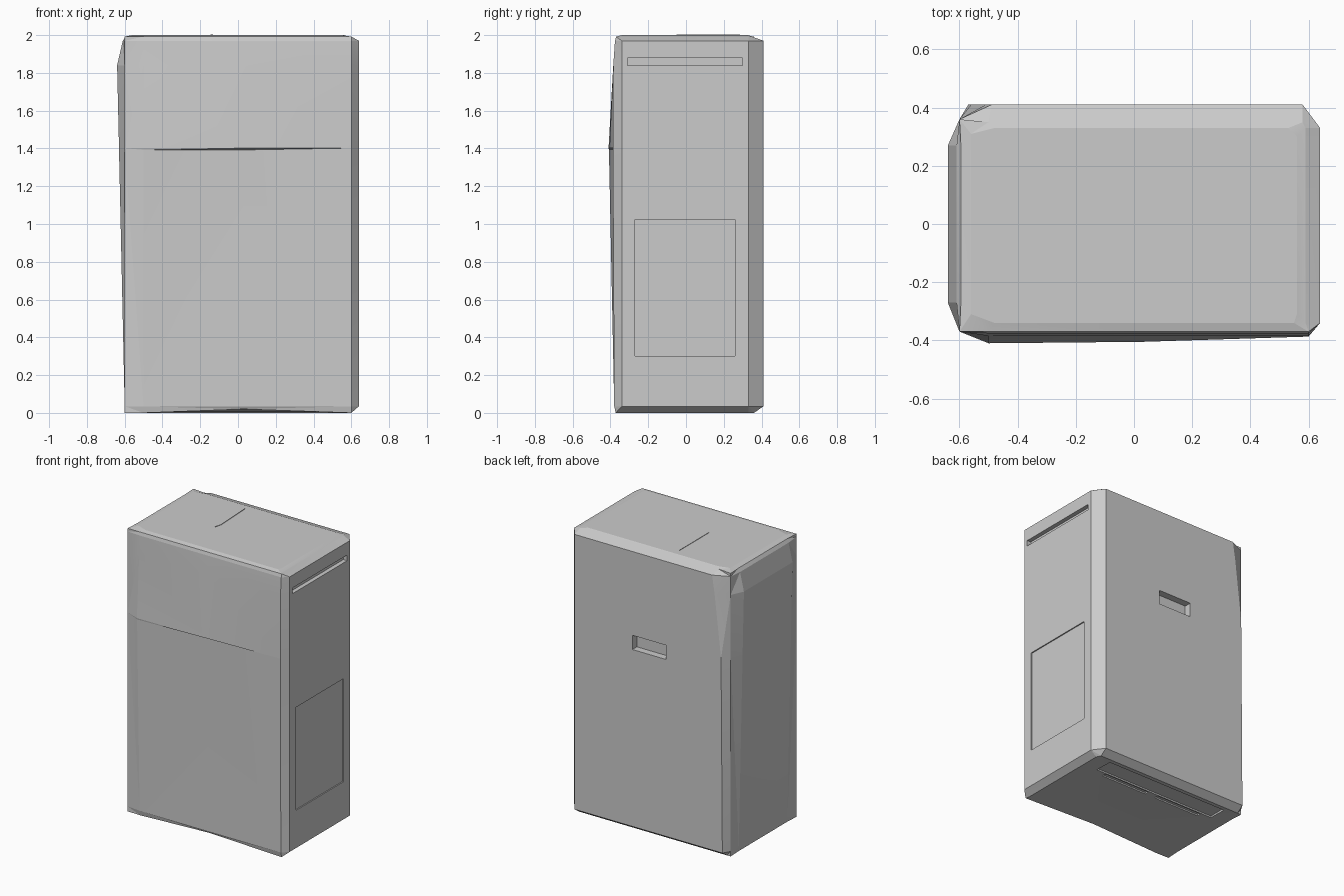
import bpy, bmesh
from mathutils import Vector

cube = bpy.data.objects.get("Cube")
if cube:
    bpy.data.objects.remove(cube, do_unlink=True)

GREY = (0.6, 0.6, 0.6, 1)
mat = bpy.data.materials.new("plain grey")
mat.use_nodes = True
mat.diffuse_color = GREY
mat.node_tree.nodes["Principled BSDF"].inputs["Base Color"].default_value = GREY


def finish(name, bm):
    bmesh.ops.recalc_face_normals(bm, faces=bm.faces)
    mesh = bpy.data.meshes.new(name)
    bm.to_mesh(mesh)
    bm.free()
    mesh.materials.append(mat)
    obj = bpy.data.objects.new(name, mesh)
    bpy.context.collection.objects.link(obj)
    return obj


def loft(name, rings):
    """Skin a stack of matching rings and cap both ends."""
    bm = bmesh.new()
    loops = [[bm.verts.new(p) for p in ring] for ring in rings]
    for low, high in zip(loops, loops[1:]):
        for i in range(len(low)):
            j = (i + 1) % len(low)
            bm.faces.new((low[i], low[j], high[j], high[i]))
    bm.faces.new(loops[0][::-1])
    bm.faces.new(loops[-1])
    bmesh.ops.triangulate(bm, faces=bm.faces)
    return finish(name, bm)


def body_ring(z, front, mid, left, right, back, notch, lift=0):
    """Cross-section with cut corners; mid sets the depth of the front centre."""
    return [Vector(p) for p in (
        (-0.5, front, z), (0.03, mid, z + lift), (0.6, max(front, -0.387), z),
        (right, -0.34, z), (right, 0.33, z),
        (0.58, back, z), (notch, back, z),
        (-0.6, 0.36, z), (left, 0.27, z), (left, -0.27, z), (-0.6, -0.37, z))]


# Cabinet body with bulging right side and a lip across the front
body = loft("cabinet_body", [
    body_ring(0.0, -0.372, -0.372, -0.595, 0.595, 0.36, -0.57, 0.02),
    body_ring(0.035, -0.38, -0.38, -0.6, 0.64, 0.41, -0.57),
    body_ring(1.392, -0.408, -0.385, -0.63, 0.64, 0.41, -0.56),
    body_ring(1.402, -0.41, -0.405, -0.63, 0.64, 0.41, -0.56),
    body_ring(1.84, -0.385, -0.385, -0.64, 0.64, 0.41, -0.51),
    body_ring(1.97, -0.376, -0.376, -0.61, 0.64, 0.41, -0.49),
    body_ring(1.992, -0.37, -0.37, -0.595, 0.59, 0.35, -0.5),
    [Vector((x, y, 2.0)) for x, y in (
        (-0.48, -0.34), (0.03, -0.34), (0.55, -0.34), (0.56, -0.31), (0.56, 0.3),
        (0.53, 0.33), (-0.48, 0.33), (-0.56, 0.31), (-0.56, 0.25), (-0.56, -0.25),
        (-0.56, -0.31))],
])


def cut(name, low, high):
    """Carve a box-shaped recess out of the body."""
    bm = bmesh.new()
    bmesh.ops.create_cube(bm, size=1)
    low, high = Vector(low), Vector(high)
    for v in bm.verts:
        v.co = (low + high) / 2 + v.co * (high - low)
    cutter = finish(name, bm)
    cutter.hide_render = True
    mod = body.modifiers.new(name, "BOOLEAN")
    mod.operation = "DIFFERENCE"
    mod.solver = "EXACT"
    mod.object = cutter
    return cutter


cutters = [
    cut("side_slot_cutter", (0.61, -0.31, 1.84), (0.7, 0.3, 1.88)),
    cut("side_panel_cutter", (0.632, -0.27, 0.3), (0.7, 0.26, 1.025)),
    cut("back_handle_cutter", (-0.13, 0.36, 1.28), (0.13, 0.5, 1.38)),
    cut("base_recess_cutter", (-0.48, 0.2, -0.1), (0.48, 0.33, 0.015)),
    cut("base_slot_left_cutter", (0.04, 0.16, -0.1), (0.4, 0.19, 0.015)),
    cut("base_slot_right_cutter", (-0.4, 0.16, -0.1), (-0.04, 0.19, 0.015)),
]

# Bake the recesses, then drop the cutters
bpy.context.view_layer.update()
evaluated = body.evaluated_get(bpy.context.evaluated_depsgraph_get())
carved = bpy.data.meshes.new_from_object(evaluated)
body.modifiers.clear()
body.data = carved
for cutter in cutters:
    bpy.data.objects.remove(cutter, do_unlink=True)

# Narrow tapered crease on the lid
loft("lid_crease", [
    [Vector((-0.145, -0.05, z)), Vector((-0.132, 0.0, z)), Vector((-0.145, 0.285, z))]
    for z in (1.99, 2.003)])

bpy.ops.object.select_all(action="DESELECT")
body.select_set(True)
bpy.context.view_layer.objects.active = body
bpy.ops.object.shade_smooth_by_angle(angle=0.15)
